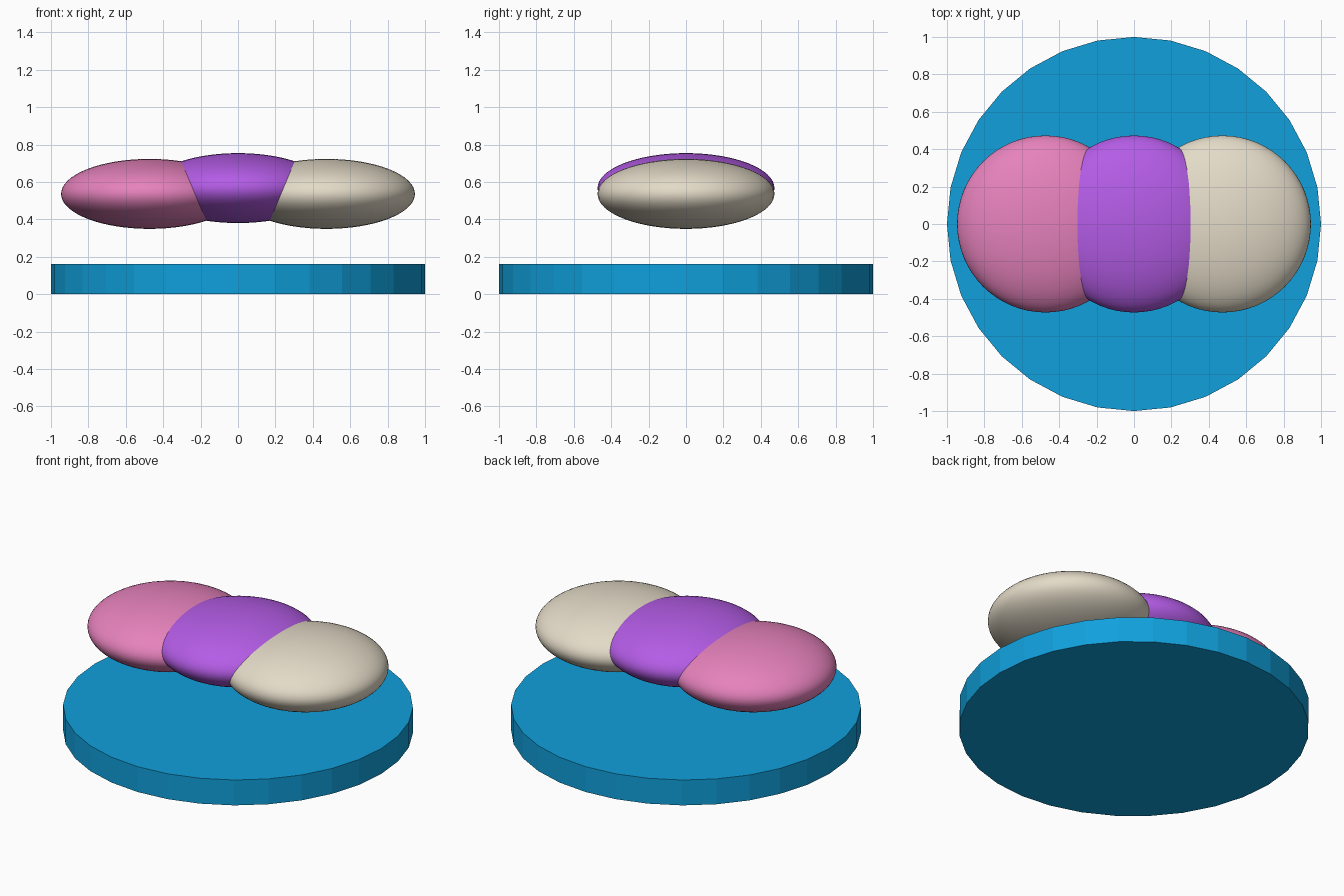
import bpy, math

if "Cube" in bpy.data.objects:
    bpy.data.objects.remove(bpy.data.objects["Cube"])


def material(name, rgb):
    m = bpy.data.materials.new(name)
    lin = [(c / 255 / 12.92) if c < 11 else ((c / 255 + 0.055) / 1.055) ** 2.4 for c in rgb]
    m.diffuse_color = (*lin, 1.0)
    m.use_nodes = True
    m.node_tree.nodes["Principled BSDF"].inputs["Base Color"].default_value = m.diffuse_color
    return m


def ellipsoid(name, x, z, mat):
    # flattened sphere with its poles along y
    bpy.ops.mesh.primitive_uv_sphere_add(segments=64, ring_count=32, radius=1,
                                         location=(0, 0, 0), rotation=(math.pi / 2, 0, 0))
    ob = bpy.context.object
    bpy.ops.object.transform_apply(location=False, rotation=True, scale=False)
    ob.scale = (R, R, RZ)
    ob.location = (x, 0, z)
    ob.name = name
    ob.data.materials.append(mat)
    bpy.ops.object.shade_smooth()


R, RZ = 0.473, 0.187

# round base plate
bpy.ops.mesh.primitive_cylinder_add(vertices=32, radius=1, depth=0.16, location=(0, 0, 0.08))
base = bpy.context.object
base.name = "base_disc"
base.data.materials.append(material("blue", (16, 160, 220)))

# three overlapping pebbles floating above the base
ellipsoid("left_pebble", -R, 0.536, material("pink", (230, 130, 188)))
ellipsoid("middle_pebble", 0, 0.567, material("purple", (180, 92, 230)))
ellipsoid("right_pebble", R, 0.536, material("cream", (228, 219, 200)))
